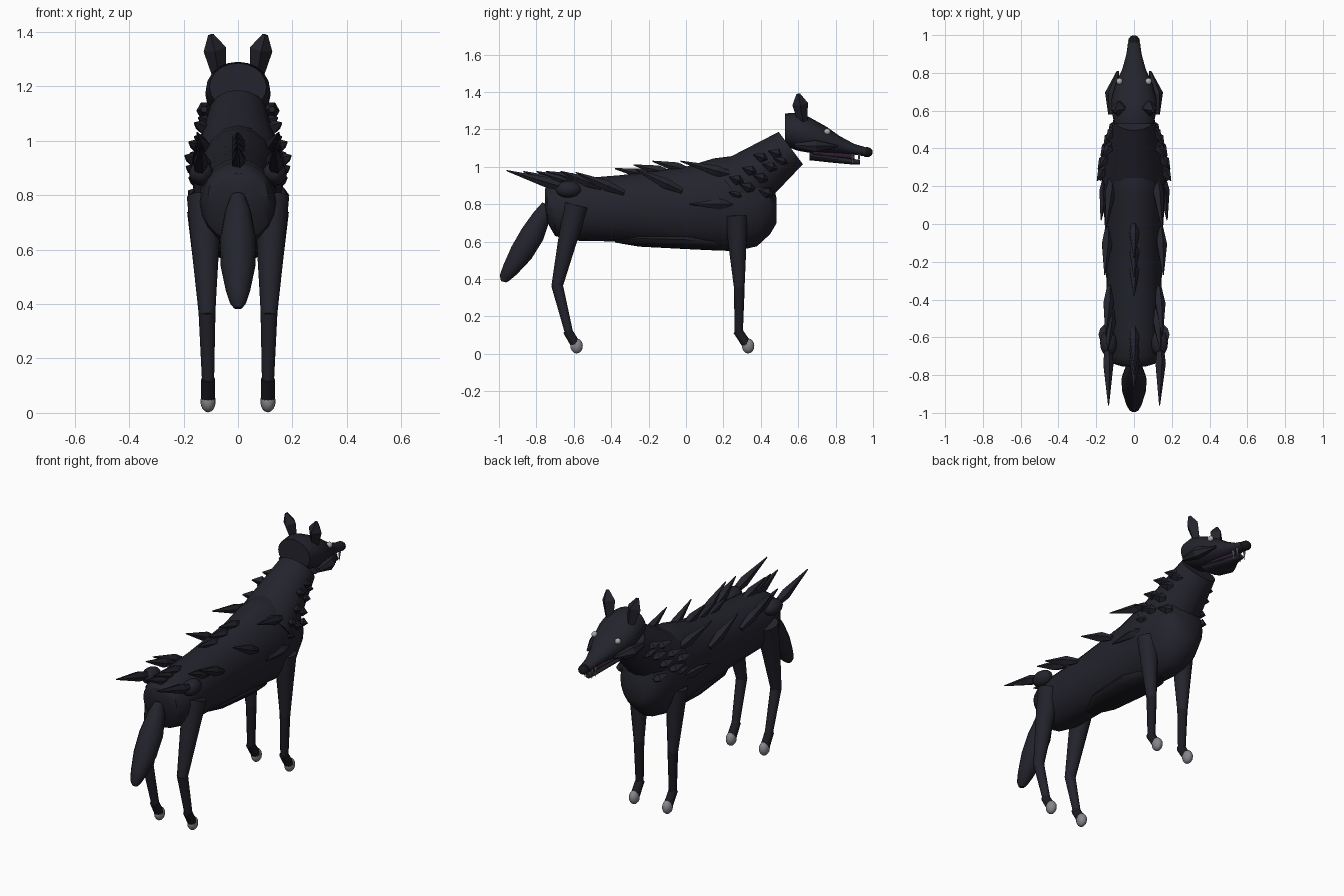
import bpy, bmesh, math
from mathutils import Vector

if "Cube" in bpy.data.objects:
    bpy.data.objects.remove(bpy.data.objects["Cube"])


def material(name, rgb):
    m = bpy.data.materials.new(name)
    m.diffuse_color = (*rgb, 1)
    m.use_nodes = True
    m.node_tree.nodes["Principled BSDF"].inputs["Base Color"].default_value = m.diffuse_color
    return m


FUR = material("dark fur", (0.017, 0.017, 0.026))
LOWER = material("darker fur", (0.011, 0.011, 0.016))
GREY = material("claw grey", (0.24, 0.24, 0.26))
EYE = material("eye grey", (0.40, 0.40, 0.42))
MOUTH = material("mouth purple", (0.028, 0.012, 0.030))
NOSE = material("nose black", (0.008, 0.008, 0.010))


def skin(name, rings, mat, smooth):
    """Join equal rings of points into a closed mesh."""
    bm = bmesh.new()
    vs = [[bm.verts.new(p) for p in ring] for ring in rings]
    n = len(vs[0])
    for a, b in zip(vs, vs[1:]):
        for i in range(n):
            bm.faces.new((a[i], a[(i + 1) % n], b[(i + 1) % n], b[i]))
    bm.faces.new(vs[0])
    bm.faces.new(vs[-1])
    bmesh.ops.recalc_face_normals(bm, faces=bm.faces)
    me = bpy.data.meshes.new(name)
    bm.to_mesh(me)
    bm.free()
    me.materials.append(mat)
    ob = bpy.data.objects.new(name, me)
    bpy.context.collection.objects.link(ob)
    if smooth:
        bpy.ops.object.select_all(action='DESELECT')
        ob.select_set(True)
        bpy.context.view_layer.objects.active = ob
        bpy.ops.object.shade_smooth_by_angle(angle=math.radians(35))
    return ob


def loft(name, sections, mat, n=20):
    """Sections along y: (y, z bottom, z top, half width)."""
    rings = []
    for y, lo, hi, w in sections:
        rings.append([(w * math.cos(a), y, (lo + hi) / 2 + (hi - lo) / 2 * math.sin(a))
                      for a in (2 * math.pi * i / n for i in range(n))])
    return skin(name, rings, mat, True)


def tube(name, pts, mat, n=12, smooth=True):
    """Path of (x, y, z, radius)."""
    c = [Vector(p[:3]) for p in pts]
    rings = []
    for k, p in enumerate(pts):
        t = (c[min(k + 1, len(c) - 1)] - c[max(k - 1, 0)]).normalized()
        u = Vector((1, 0, 0))
        u = (u - t * u.dot(t)).normalized()
        v = t.cross(u)
        rings.append([c[k] + p[3] * (u * math.cos(a) + v * math.sin(a))
                      for a in (2 * math.pi * i / n for i in range(n))])
    return skin(name, rings, mat, smooth)


def ball(name, c, r, mat, n=14):
    rings = []
    for k in range(9):
        f = math.pi * (0.02 + 0.96 * k / 8)
        rings.append([(c[0] + r[0] * math.sin(f) * math.cos(a),
                       c[1] + r[1] * math.sin(f) * math.sin(a),
                       c[2] + r[2] * math.cos(f))
                      for a in (2 * math.pi * i / n for i in range(n))])
    return skin(name, rings, mat, True)


def tuft(name, base, tip, w, n=5):
    """Pointed lock of fur, widest near its root."""
    b, t = Vector(base), Vector(tip)
    m = b.lerp(t, 0.35)
    return tube(name, [(*b, w * 0.5), (*m, w), (*t, 0.003)], FUR, n, False)


# Trunk, neck and belly patch
loft("body", [(-0.755, .80, .88, .06), (-0.74, .70, .90, .11), (-0.70, .63, .92, .135),
              (-0.60, .605, .935, .145), (-0.35, .60, .955, .145), (0, .57, 1.0, .155),
              (.15, .56, 1.045, .165), (.27, .55, 1.06, .168), (.38, .575, 1.03, .15),
              (.45, .64, .96, .12), (.485, .70, .83, .06)], FUR)
tube("neck", [(0, .25, .87, .17), (0, .36, .95, .15), (0, .56, 1.10, .108)], FUR, 16)
loft("belly_patch", [(-0.38, .595, .61, .03), (-0.25, .573, .66, .09), (0, .56, .66, .11),
                     (.15, .553, .65, .09), (.24, .55, .60, .03)], LOWER)

# Head
loft("head", [(.53, 1.11, 1.285, .105), (.60, 1.085, 1.29, .118), (.66, 1.075, 1.265, .12),
              (.75, 1.07, 1.215, .095), (.82, 1.07, 1.165, .062), (.90, 1.065, 1.122, .040),
              (.96, 1.055, 1.105, .032)], FUR)
ball("nose", (0, .968, 1.078), (.031, .031, .027), NOSE)
loft("lower_jaw", [(.66, 1.035, 1.08, .065), (.78, 1.022, 1.062, .045),
                   (.88, 1.013, 1.045, .028), (.93, 1.012, 1.036, .017)], FUR)
loft("mouth_inside", [(.68, 1.05, 1.09, .055), (.80, 1.045, 1.08, .038),
                      (.90, 1.035, 1.07, .02)], MOUTH)

# Tail
tube("tail", [(0, -.745, .80, .025), (0, -.77, .74, .048), (0, -.82, .64, .066),
              (0, -.88, .54, .064), (0, -.94, .45, .045), (0, -.97, .405, .03),
              (0, -.975, .385, .015)], FUR, 14)

# Locks along the spine: root y, z and tip y, z
for k, (y0, z0, y1, z1) in enumerate([(.02, .98, -.18, 1.03), (-.08, .965, -.28, 1.01),
                                      (-.17, .95, -.38, .99), (-.53, .92, -.75, .975),
                                      (-.60, .91, -.80, .975), (-.65, .90, -.87, .975)]):
    tuft(f"spine_tuft_{k}", (0, y0, z0), (0, y1, z1), .028)

# Flank locks: root x, y, z and tip x, y, z
FLANK = [(.115, .27, .95, .15, -.03, 1.03), (.15, .26, .80, .175, .02, .80),
         (.14, -.02, .87, .155, -.27, .985), (.13, -.33, .86, .15, -.59, .97),
         (.12, -.45, .89, .14, -.67, .975), (.14, -.62, .88, .135, -.96, .98)]
# Mane locks: root x, y, z
MANE = [(.135, .30, .84), (.15, .30, .92), (.145, .36, .88), (.135, .37, .97), (.13, .43, .93),
        (.115, .43, 1.04), (.11, .46, .85), (.115, .48, .99), (.10, .51, 1.06), (.09, .54, 1.02)]

for side, s in (("right", 1), ("left", -1)):
    for k, (a, b, c, d, e, f) in enumerate(FLANK):
        tuft(f"{side}_flank_tuft_{k}", (s * a, b, c), (s * d, e, f), .030)
    for k, (x, y, z) in enumerate(MANE):
        tuft(f"{side}_mane_tuft_{k}", (s * x, y, z), (s * (x + .045), y - .07, z + .025), .028, 4)
    ball(f"{side}_hip", (s * .135, -.63, .88), (.045, .07, .045), FUR)

    # Ear, cheek fur, eye and fangs
    tube(f"{side}_ear", [(s * .07, .625, 1.24, .025), (s * .085, .61, 1.335, .042),
                         (s * .10, .60, 1.39, .010)], FUR, 4, False)
    tube(f"{side}_cheek_tuft", [(s * .085, .81, 1.11, .006), (s * .118, .69, 1.11, .036),
                                (s * .125, .58, 1.115, .012)], FUR, 6, False)
    ball(f"{side}_eye", (s * .077, .755, 1.188), (.017, .018, .017), EYE)
    for k, y in enumerate((.89, .925)):
        tube(f"{side}_fang_{k}", [(s * .026, y, 1.068, .008), (s * .024, y, 1.015, .001)],
             GREY, 6, False)

    # Front leg
    tube(f"{side}_front_upper_leg", [(s * .125, .27, .74, .062), (s * .12, .275, .58, .048),
                                     (s * .112, .285, .35, .028)], FUR)
    tube(f"{side}_front_lower_leg", [(s * .112, .285, .36, .029), (s * .11, .282, .115, .022)], LOWER)
    tube(f"{side}_front_foot", [(s * .11, .275, .125, .025), (s * .11, .325, .05, .026)], LOWER)
    ball(f"{side}_front_paw", (s * .11, .332, .042), (.028, .034, .040), GREY)

    # Rear leg
    tube(f"{side}_rear_upper_leg", [(s * .122, -.585, .795, .066), (s * .12, -.635, .60, .050),
                                    (s * .114, -.69, .36, .030)], FUR)
    tube(f"{side}_rear_lower_leg", [(s * .114, -.69, .37, .031), (s * .11, -.625, .11, .022)], FUR)
    tube(f"{side}_rear_foot", [(s * .11, -.635, .125, .025), (s * .11, -.59, .05, .026)], LOWER)
    ball(f"{side}_rear_paw", (s * .11, -.585, .042), (.028, .034, .040), GREY)
